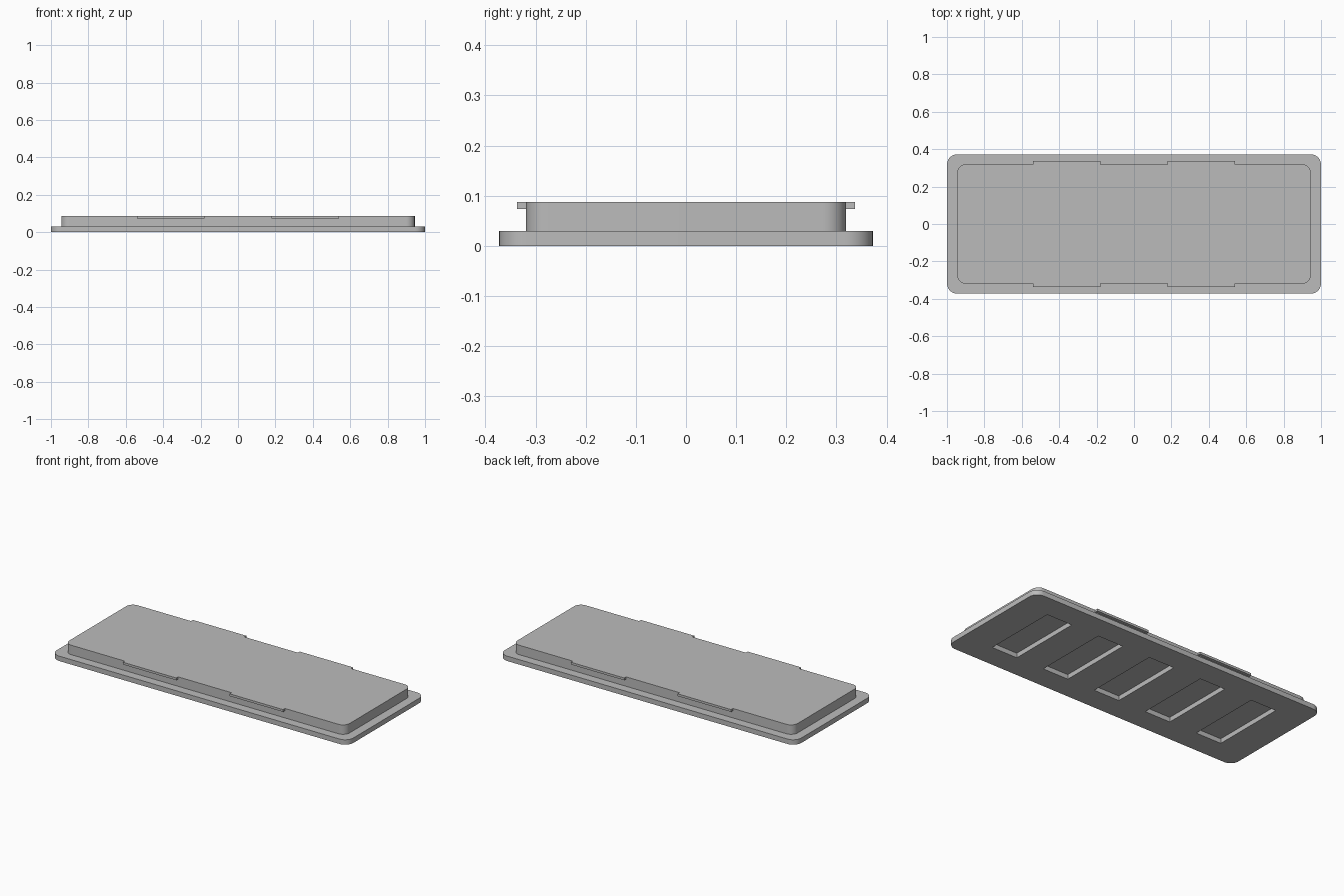
import bpy, bmesh
from math import cos, sin, radians

old = bpy.data.objects.get("Cube")
if old:
    bpy.data.objects.remove(old, do_unlink=True)

grey = bpy.data.materials.new("plain_grey")
grey.use_nodes = True
colour = (0.5, 0.5, 0.5, 1)
grey.diffuse_color = colour
grey.node_tree.nodes["Principled BSDF"].inputs["Base Color"].default_value = colour


def finish(bm, name):
    bmesh.ops.recalc_face_normals(bm, faces=bm.faces)
    mesh = bpy.data.meshes.new(name)
    bm.to_mesh(mesh)
    bm.free()
    mesh.materials.append(grey)
    obj = bpy.data.objects.new(name, mesh)
    bpy.context.collection.objects.link(obj)
    return obj


def rounded_slab(name, hx, hy, radius, z0, z1, steps=10):
    """Rounded rectangle outline extruded from z0 to z1."""
    bm = bmesh.new()
    ring = []
    for quarter, (sx, sy) in enumerate([(1, 1), (-1, 1), (-1, -1), (1, -1)]):
        for i in range(steps + 1):
            a = radians(90 * (quarter + i / steps))
            ring.append(bm.verts.new((sx * (hx - radius) + radius * cos(a),
                                      sy * (hy - radius) + radius * sin(a), z0)))
    face = bm.faces.new(ring)
    grown = bmesh.ops.extrude_face_region(bm, geom=[face])["geom"]
    top = [v for v in grown if isinstance(v, bmesh.types.BMVert)]
    bmesh.ops.translate(bm, verts=top, vec=(0, 0, z1 - z0))
    return finish(bm, name)


def box(bm, x, y, z):
    """Add a box given (min, max) pairs."""
    verts = bmesh.ops.create_cube(bm, size=1)["verts"]
    for v in verts:
        v.co = [pair[0] if c < 0 else pair[1] for c, pair in zip(v.co, (x, y, z))]


# Flange and raised plug
flange = rounded_slab("flange", 1.0, 0.3725, 0.055, 0, 0.03)
plug = rounded_slab("raised_plug", 0.945, 0.319, 0.045, 0.03, 0.0875)

# Five recesses in the underside
bm = bmesh.new()
for i in range(-2, 3):
    x = i * 0.358
    box(bm, (x - 0.086, x + 0.086), (-0.23, 0.23), (-0.05, 0.028))
cutter = finish(bm, "recess_cutter")
cutter.hide_render = True
cut = flange.modifiers.new("recesses", 'BOOLEAN')
cut.operation = 'DIFFERENCE'
cut.solver = 'EXACT'
cut.object = cutter
bpy.context.view_layer.objects.active = flange
bpy.ops.object.modifier_apply(modifier=cut.name)
bpy.data.objects.remove(cutter, do_unlink=True)

# Snap tabs along both long edges
for side, y in (("front", (-0.337, -0.31)), ("back", (0.31, 0.337))):
    for hand, x in (("right", (-0.54, -0.18)), ("left", (0.18, 0.54))):
        bm = bmesh.new()
        box(bm, x, y, (0.0735, 0.0875))
        finish(bm, f"{side}_{hand}_snap_tab")

# Smooth the rounded corners only
bpy.ops.object.select_all(action='DESELECT')
for obj in (flange, plug):
    obj.select_set(True)
bpy.ops.object.shade_smooth_by_angle(angle=radians(30))
